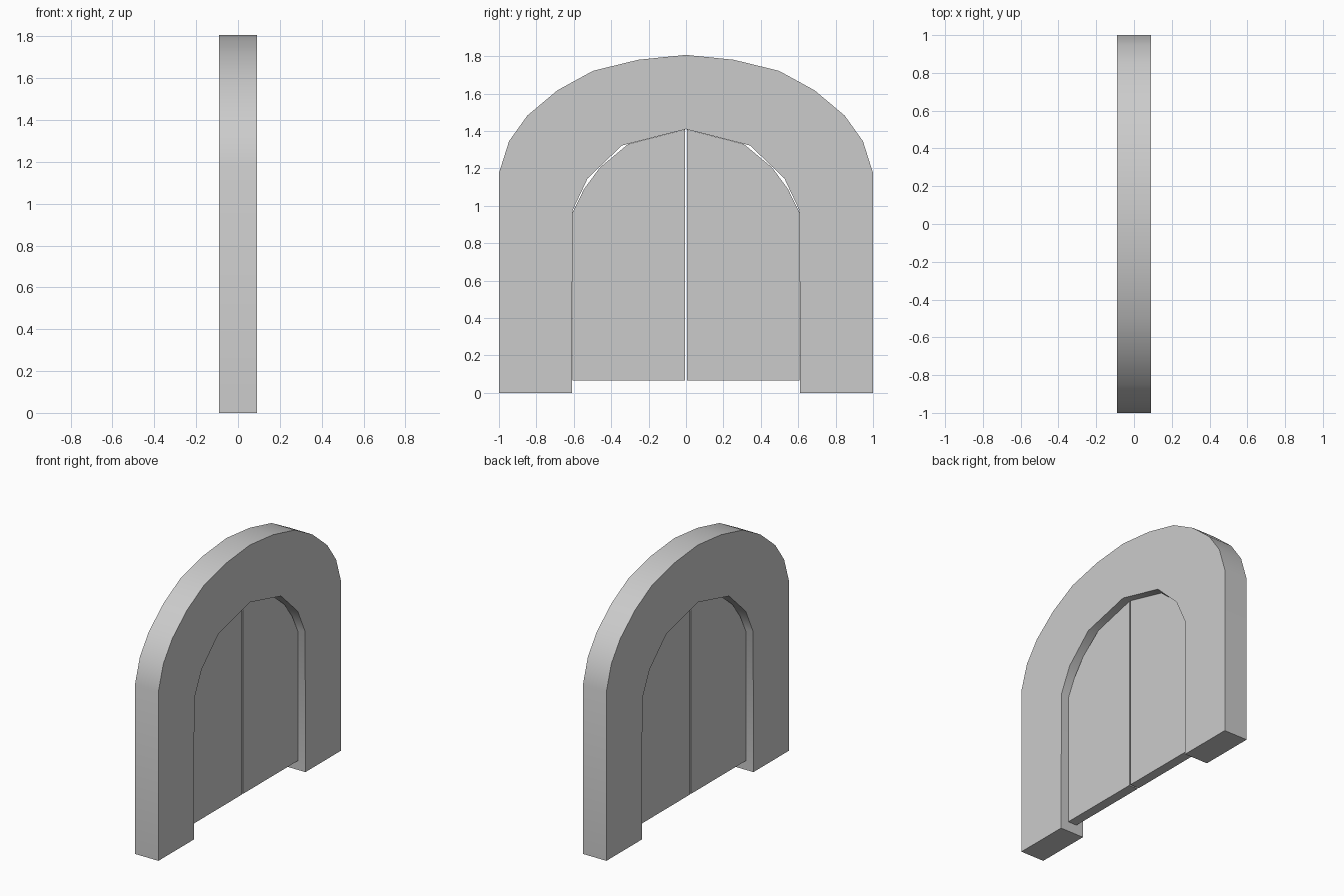
import bpy, bmesh, math

if "Cube" in bpy.data.objects:
    bpy.data.objects.remove(bpy.data.objects["Cube"])


def slab(name, outline, half_depth):
    """Extrude a (y, z) outline symmetrically along x."""
    bm = bmesh.new()
    face = bm.faces.new([bm.verts.new((-half_depth, y, z)) for y, z in outline])
    ext = bmesh.ops.extrude_face_region(bm, geom=[face])
    moved = [v for v in ext["geom"] if isinstance(v, bmesh.types.BMVert)]
    bmesh.ops.translate(bm, verts=moved, vec=(2 * half_depth, 0, 0))
    bmesh.ops.recalc_face_normals(bm, faces=bm.faces)
    mesh = bpy.data.meshes.new(name)
    bm.to_mesh(mesh)
    bm.free()
    obj = bpy.data.objects.new(name, mesh)
    bpy.context.collection.objects.link(obj)
    bpy.ops.object.select_all(action='DESELECT')
    obj.select_set(True)
    bpy.context.view_layer.objects.active = obj
    bpy.ops.object.shade_smooth_by_angle(angle=math.radians(30))
    return obj


def mirrored(half):
    """Complete a half profile that runs from +y up to the crown at y = 0."""
    return half + [(-y, z) for y, z in reversed(half[:-1])]


# Stone arch: outer and inner half profiles
outer = [(1, 0), (1, 1.175), (0.946, 1.346), (0.848, 1.483), (0.687, 1.618),
         (0.497, 1.722), (0.255, 1.781), (0, 1.807)]
inner = [(0.61, 0), (0.607, 0.975), (0.526, 1.147), (0.342, 1.323), (0, 1.41)]
slab("door_arch", mirrored(outer) + mirrored(inner)[::-1], 0.09)

# Two thin door leaves with a narrow slit between them
leaf = [(0.006, 0.065), (0.606, 0.065), (0.606, 0.965), (0.545, 1.09),
        (0.46, 1.205), (0.31, 1.33), (0.006, 1.408)]
for name, side in (("right_door_leaf", 1), ("left_door_leaf", -1)):
    slab(name, [(side * y, z) for y, z in leaf], 0.034)
